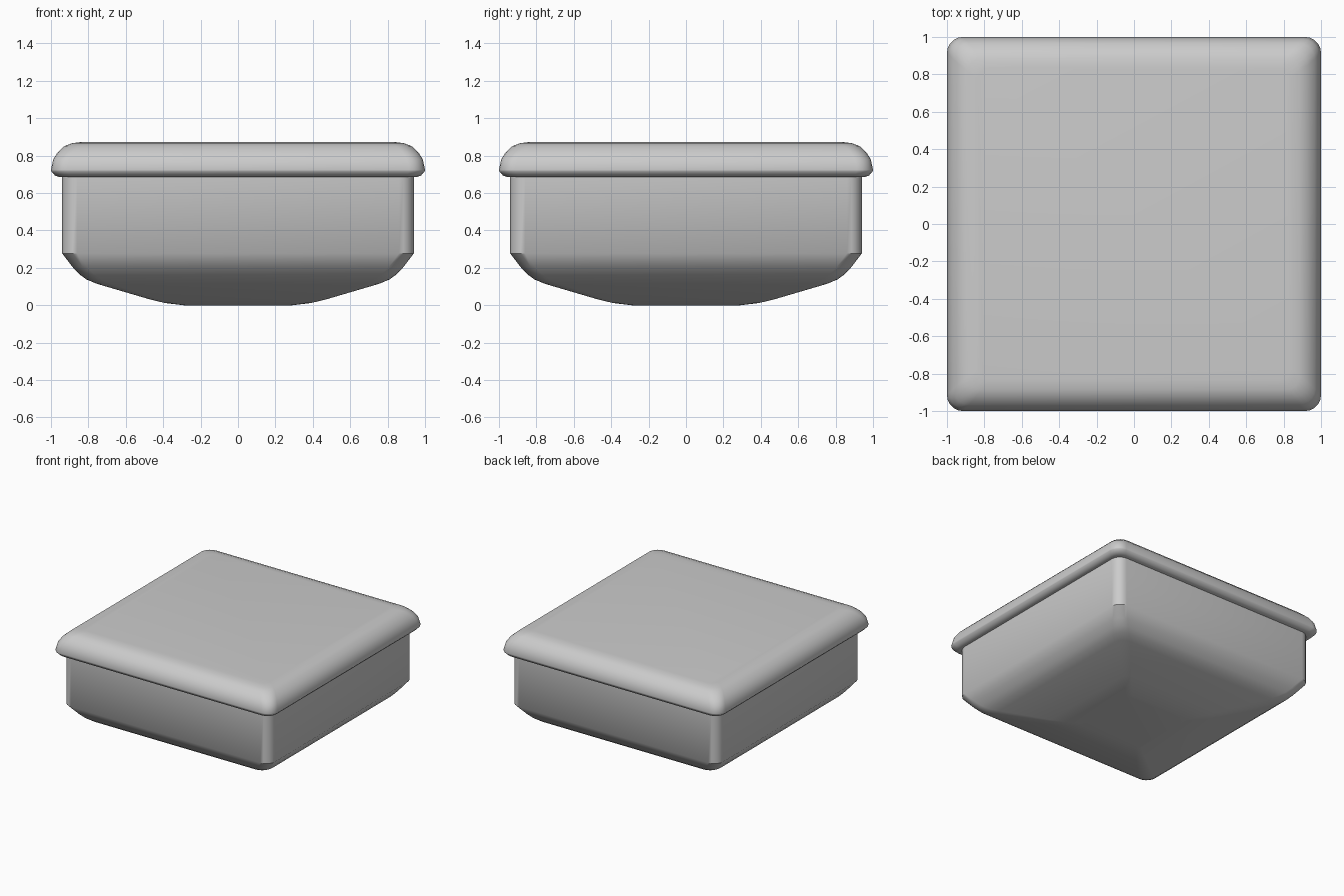
import bpy, bmesh, math

if "Cube" in bpy.data.objects:
    bpy.data.objects.remove(bpy.data.objects["Cube"])


def rounded_square(half, radius, steps=5):
    """Corner-rounded square outline, counter-clockwise."""
    pts = []
    for q in range(4):
        cx = (half - radius) * (1 if q in (0, 3) else -1)
        cy = (half - radius) * (1 if q in (0, 1) else -1)
        for i in range(steps + 1):
            a = math.radians(90 * (q + i / steps))
            pts.append((cx + radius * math.cos(a), cy + radius * math.sin(a)))
    return pts


def loft(name, profile, cap_bottom=False, cap_top=False):
    """Stack rounded squares (half width, corner radius, z) into a shell."""
    bm = bmesh.new()
    rings = [[bm.verts.new((x, y, z)) for x, y in rounded_square(h, r)]
             for h, r, z in profile]
    for a, b in zip(rings, rings[1:]):
        n = len(a)
        for i in range(n):
            j = (i + 1) % n
            bm.faces.new((a[i], a[j], b[j], b[i]))
    if cap_bottom:
        bm.faces.new(rings[0][::-1])
    if cap_top:
        bm.faces.new(rings[-1])
    mesh = bpy.data.meshes.new(name)
    bm.to_mesh(mesh)
    bm.free()
    obj = bpy.data.objects.new(name, mesh)
    bpy.context.collection.objects.link(obj)
    bpy.ops.object.select_all(action='DESELECT')
    obj.select_set(True)
    bpy.context.view_layer.objects.active = obj
    bpy.ops.object.shade_smooth_by_angle(angle=math.radians(40))
    return obj


# Container body with shallow tapered underside
loft("container_body", [
    (0.29, 0.03, 0.0), (0.39, 0.04, 0.012), (0.47, 0.05, 0.031),
    (0.755, 0.08, 0.115), (0.81, 0.08, 0.138), (0.85, 0.08, 0.167),
    (0.885, 0.08, 0.205), (0.94, 0.08, 0.277), (0.94, 0.08, 0.70),
], cap_bottom=True)

# Overhanging lid with rolled lip
loft("lid", [
    (0.93, 0.07, 0.687), (0.955, 0.075, 0.686), (0.978, 0.08, 0.693),
    (0.998, 0.085, 0.715), (1.0, 0.085, 0.724), (0.988, 0.085, 0.78),
    (0.966, 0.085, 0.815), (0.928, 0.08, 0.851), (0.885, 0.07, 0.867),
    (0.835, 0.06, 0.873),
], cap_top=True)
